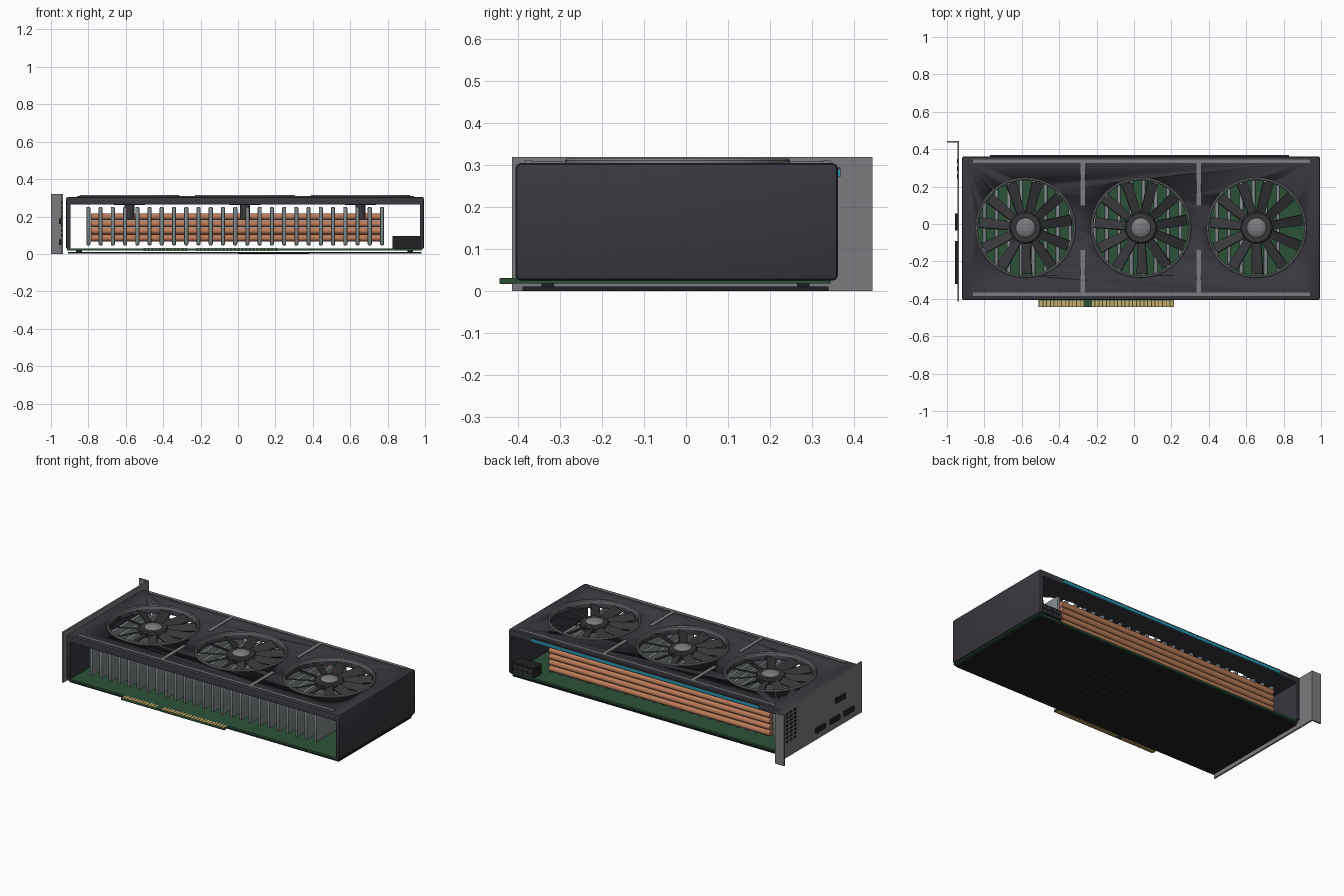
import bpy
import bmesh
from math import cos, sin, pi, radians
from mathutils import Matrix, Vector

cube = bpy.data.objects.get("Cube")
if cube:
    bpy.data.objects.remove(cube, do_unlink=True)


def material(name, rgb):
    m = bpy.data.materials.new(name)
    m.use_nodes = True
    m.diffuse_color = (*rgb, 1)
    m.node_tree.nodes["Principled BSDF"].inputs["Base Color"].default_value = (*rgb, 1)
    return m


CHARCOAL = material("charcoal plastic", (0.04, 0.038, 0.048))
FAN = material("fan plastic", (0.038, 0.038, 0.043))
STEEL = material("grey steel", (0.2, 0.2, 0.21))
FIN = material("fin aluminium", (0.22, 0.25, 0.26))
COPPER = material("copper", (0.5, 0.2, 0.1))
GREEN = material("board green", (0.025, 0.085, 0.04))
GOLD = material("contact gold", (0.6, 0.42, 0.14))
TEAL = material("teal light", (0.02, 0.3, 0.42))
BLACK = material("black plate", (0.015, 0.015, 0.017))


def finish(name, bm, mat, smooth=False):
    mesh = bpy.data.meshes.new(name)
    bm.to_mesh(mesh)
    bm.free()
    mesh.materials.append(mat)
    ob = bpy.data.objects.new(name, mesh)
    bpy.context.collection.objects.link(ob)
    bpy.ops.object.select_all(action="DESELECT")
    ob.select_set(True)
    bpy.context.view_layer.objects.active = ob
    if smooth:
        bpy.ops.object.shade_smooth_by_angle(angle=radians(35))
    return ob


def add_box(bm, x, y, z):
    """Add a box given (min, max) ranges."""
    size = [b - a for a, b in (x, y, z)]
    mid = Vector([(a + b) / 2 for a, b in (x, y, z)])
    return bmesh.ops.create_cube(
        bm, size=1, matrix=Matrix.Translation(mid) @ Matrix.Diagonal((*size, 1)))["verts"]


def boxes(name, ranges, mat, bevel=0.0, segments=2):
    bm = bmesh.new()
    for r in ranges:
        add_box(bm, *r)
    if bevel:
        bmesh.ops.bevel(bm, geom=bm.edges[:], offset=bevel, segments=segments,
                        affect="EDGES", profile=0.5)
    return finish(name, bm, mat, bevel > 0)


def lathe(name, profile, centre, mat, closed=False, steps=48):
    """Spin (radius, height) points about a vertical axis."""
    bm = bmesh.new()
    vs = [bm.verts.new((r, 0, z)) for r, z in profile]
    pairs = list(zip(vs, vs[1:])) + ([(vs[-1], vs[0])] if closed else [])
    es = [bm.edges.new(p) for p in pairs]
    bmesh.ops.spin(bm, geom=vs + es, cent=(0, 0, 0), axis=(0, 0, 1),
                   angle=2 * pi, steps=steps)
    bmesh.ops.remove_doubles(bm, verts=bm.verts[:], dist=1e-5)
    bmesh.ops.recalc_face_normals(bm, faces=bm.faces[:])
    bmesh.ops.translate(bm, verts=bm.verts[:], vec=(*centre, 0))
    return finish(name, bm, mat, True)


def cut(target, cutter):
    mod = target.modifiers.new("cut", "BOOLEAN")
    mod.operation = "DIFFERENCE"
    mod.object = cutter
    bpy.context.view_layer.objects.active = target
    bpy.ops.object.modifier_apply(modifier=mod.name)
    bpy.data.objects.remove(cutter, do_unlink=True)


FANS = [(x, -0.02) for x in (-0.58, 0.037, 0.655)]

# Shroud: open tunnel with three fan openings
shroud = boxes("shroud", [((-0.92, 0.995), (-0.407, 0.362), (0.025, 0.305))], CHARCOAL, 0.012)
cut(shroud, boxes("tunnel_cutter", [((-0.895, 0.972), (-1, 1), (-0.1, 0.264))], CHARCOAL))
for c in FANS:
    cut(shroud, lathe("hole_cutter", [(0, 0.2), (0.256, 0.2), (0.256, 0.4), (0, 0.4)], c, CHARCOAL))

# Raised trim on the shroud top
trim = [((-0.86, 0.94), (y - 0.01, y + 0.01), (0.3, 0.311)) for y in (-0.375, 0.336)]
trim += [((x - 0.012, x + 0.012), y, (0.3, 0.31))
         for x in (-0.275, 0.347) for y in ((-0.366, -0.14), (0.1, 0.327))]
boxes("shroud_trim", trim, STEEL)

# Fans
BLADES = 11
for i, c in enumerate(FANS, 1):
    lathe(f"fan_ring_{i}", [(0.254, 0.295), (0.254, 0.311), (0.258, 0.316), (0.264, 0.316),
                            (0.268, 0.311), (0.268, 0.295)], c, STEEL, closed=True, steps=64)
    lathe(f"fan_hub_{i}", [(0, 0.262), (0.082, 0.262), (0.085, 0.268), (0.085, 0.29),
                           (0.078, 0.298), (0, 0.298)], c, FAN)
    lathe(f"fan_cap_{i}", [(0.052, 0.295), (0.052, 0.3), (0.045, 0.306), (0.03, 0.311),
                           (0.014, 0.314), (0, 0.315)], c, STEEL)
    lathe(f"fan_motor_{i}", [(0, 0.19), (0.027, 0.19), (0.027, 0.265), (0, 0.265)], c, FAN)
    bm = bmesh.new()
    for k in range(BLADES):
        verts = add_box(bm, (0.07, 0.248), (-0.031, 0.031), (-0.004, 0.004))
        for v in verts:
            if v.co.x < 0.1:
                v.co.y *= 0.75
        place = (Matrix.Translation((*c, 0.281)) @ Matrix.Rotation(2 * pi * (k + 0.3) / BLADES, 4, "Z")
                 @ Matrix.Rotation(radians(25), 4, "X"))
        bmesh.ops.transform(bm, matrix=place, verts=verts)
    finish(f"fan_blades_{i}", bm, FAN)

# Cooling fins
COUNT = 25
fins = []
for k in range(COUNT):
    x = -0.80 + 1.57 * k / (COUNT - 1)
    fins.append(((x - 0.011, x + 0.011), (-0.33, 0.26), (0.045, 0.252)))
boxes("cooling_fins", fins, FIN, 0.008)

# Heat pipes along the back
bm = bmesh.new()
for k in range(4):
    place = Matrix.Translation((-0.012, 0.27, 0.085 + 0.038 * k)) @ Matrix.Rotation(pi / 2, 4, "Y")
    bmesh.ops.create_cone(bm, cap_ends=True, segments=20, radius1=0.018, radius2=0.018,
                          depth=1.55, matrix=place)
finish("heat_pipes", bm, COPPER, True)

# Circuit board with edge connector
boxes("circuit_board", [((-0.915, 0.985), (-0.405, 0.345), (0.018, 0.03)),
                        ((-0.51, 0.215), (-0.445, -0.4), (0.018, 0.03))], GREEN)
fingers = []
for k in range(36):
    x = -0.505 + 0.02 * k
    if not -0.28 < x < -0.235:
        fingers.append(((x, x + 0.015), (-0.444, -0.408), (0.0165, 0.0315)))
boxes("gold_contacts", fingers, GOLD)

# Backplate with vent slots
boxes("backplate", [((-0.91, 0.98), (-0.39, 0.34), (0.002, 0.011))], BLACK)
boxes("backplate_spacers", [((x - 0.015, x + 0.015), (y - 0.015, y + 0.015), (0.01, 0.02))
                            for x in (-0.85, 0.92) for y in (-0.33, 0.28)], BLACK)
boxes("backplate_slots", [((0.0, 0.38), (y - 0.005, y + 0.005), (0.0005, 0.003))
                          for y in [-0.18 + 0.056 * k for k in range(6)]], CHARCOAL)

# Light bar on the back edge
boxes("light_bar", [((-0.77, 0.83), (0.355, 0.368), (0.272, 0.29))], TEAL)
boxes("light_bar_cover", [((-0.77, 0.83), (0.355, 0.369), (0.29, 0.295))], CHARCOAL)

# Power socket at the back
boxes("power_socket", [((0.825, 0.972), (0.27, 0.35), (0.03, 0.095))], BLACK)
boxes("power_pins", [((x - 0.011, x + 0.011), (0.348, 0.353), (z - 0.01, z + 0.01))
                     for x in [0.846 + 0.035 * k for k in range(4)] for z in (0.047, 0.077)], CHARCOAL)

# Mounting bracket with folded tab
boxes("bracket", [((-0.945, -0.935), (-0.415, 0.445), (0, 0.32)),
                  ((-1, -0.94), (0.435, 0.445), (0, 0.32))], STEEL)
boxes("bracket_vents", [((-0.947, -0.944), (y - 0.012, y + 0.012), (z - 0.007, z + 0.007))
                        for y in (0.255, 0.295, 0.335)
                        for z in [0.1 + 0.025 * k for k in range(8)]], BLACK)
boxes("bracket_ports", [((-0.957, -0.94), (y - 0.045, y + 0.045), (z - 0.015, z + 0.015))
                        for y, z in ((0.01, 0.062), (-0.135, 0.062), (-0.275, 0.062), (-0.19, 0.175))],
      BLACK)
